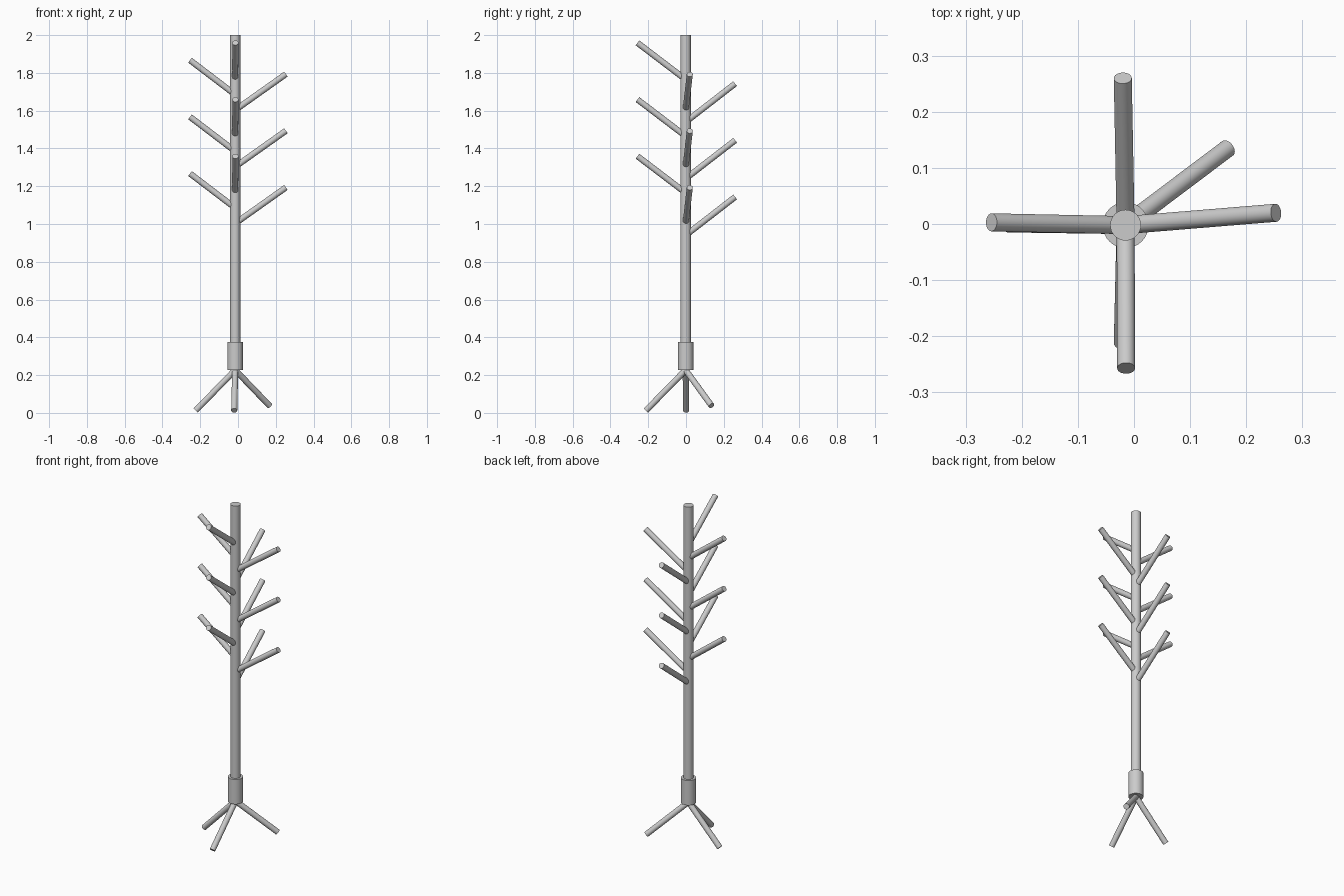
import bpy, math
from mathutils import Vector

if "Cube" in bpy.data.objects:
    bpy.data.objects.remove(bpy.data.objects["Cube"])

CX, CY = -0.015, -0.002   # pole axis


def rod(name, start, end, radius, sides=32):
    """Capped cylinder running between two points."""
    a, b = Vector(start), Vector(end)
    d = b - a
    bpy.ops.mesh.primitive_cylinder_add(vertices=sides, radius=radius,
                                        depth=d.length, location=(a + b) / 2)
    ob = bpy.context.object
    ob.name = name
    ob.rotation_euler = d.to_track_quat('Z', 'Y').to_euler()
    bpy.ops.object.shade_smooth_by_angle(angle=math.radians(35))
    return ob


# Upright pole and the sleeve at its foot
rod("pole", (CX, CY, 0.23), (CX, CY, 2.0), 0.0275)
rod("base_sleeve", (CX, CY, 0.226), (CX, CY, 0.374), 0.041)

# Three splayed legs
for name, end in (("left_leg", (-0.224, 0.001, 0.0125)),
                  ("front_leg", (-0.02, -0.212, 0.0125)),
                  ("back_right_leg", (0.167, 0.135, 0.038))):
    rod(name, (CX, CY, 0.227), end, 0.016)

# Four hanging branches, repeated on three levels
branches = (("back_branch", 1.54, (-0.02, 0.26, 1.743)),
            ("right_branch", 1.603, (0.253, 0.02, 1.793)),
            ("left_branch", 1.685, (-0.254, 0.003, 1.867)),
            ("front_branch", 1.765, (-0.014, -0.257, 1.959)))
for level in range(3):
    drop = 0.3 * level
    for name, z, (x, y, tip) in branches:
        rod(f"{name}_{level + 1}", (CX, CY, z - drop), (x, y, tip - drop), 0.016)
